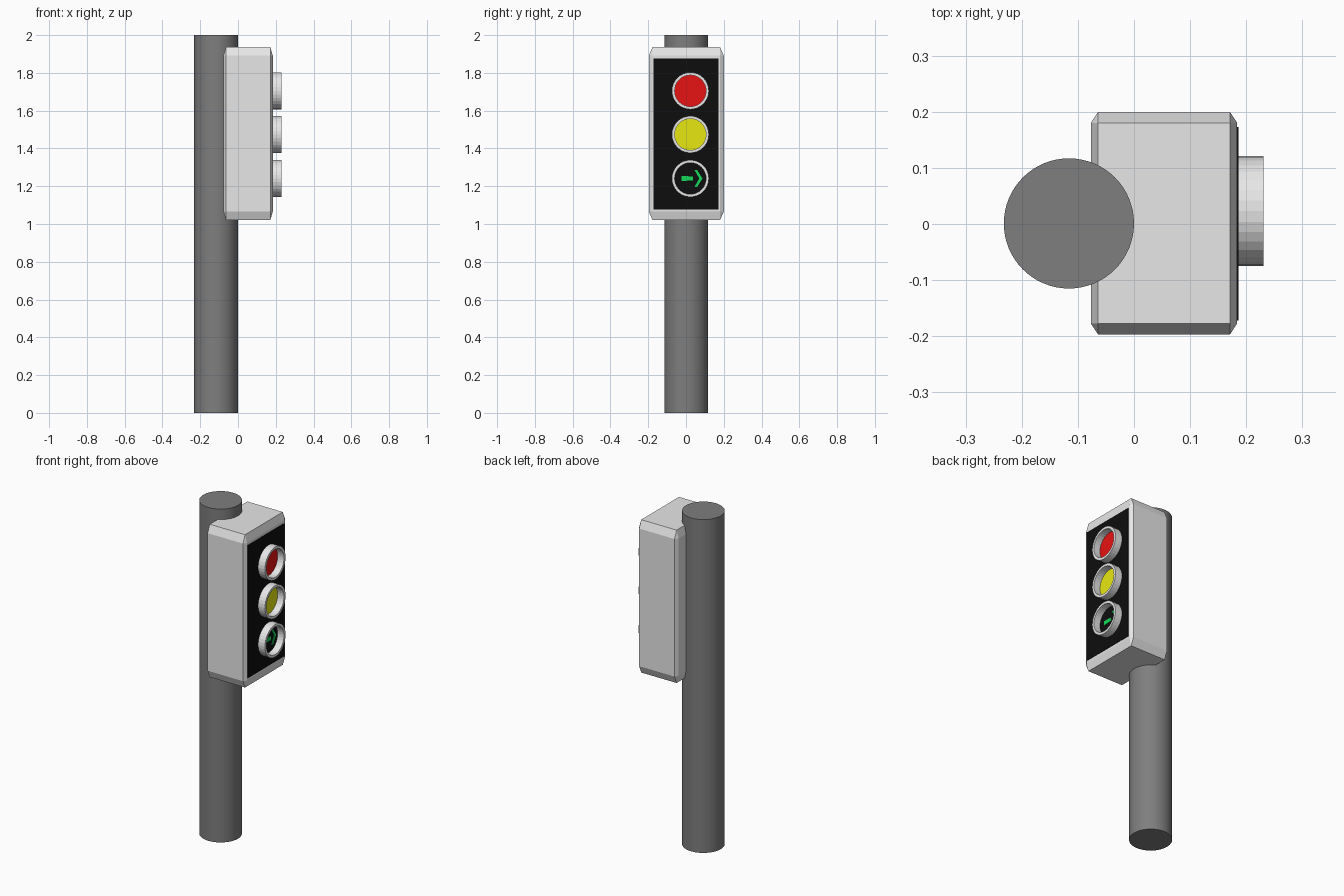
import bpy
import bmesh
import math
from mathutils import Matrix, Vector

default = bpy.data.objects.get("Cube")
if default:
    bpy.data.objects.remove(default, do_unlink=True)


def material(name, r, g, b):
    m = bpy.data.materials.new(name)
    m.use_nodes = True
    m.diffuse_color = (r, g, b, 1)
    bsdf = next(n for n in m.node_tree.nodes if n.type == 'BSDF_PRINCIPLED')
    bsdf.inputs["Base Color"].default_value = (r, g, b, 1)
    return m


pole_grey = material("pole grey", 0.21, 0.21, 0.21)
housing_grey = material("housing light grey", 0.8, 0.8, 0.8)
black = material("panel black", 0.004, 0.004, 0.004)
red = material("lamp red", 0.8, 0.006, 0.006)
yellow = material("lamp yellow", 0.8, 0.8, 0.006)
green = material("arrow green", 0.007, 0.7, 0.1)


def finish(name, bm, mat):
    bmesh.ops.recalc_face_normals(bm, faces=bm.faces)
    mesh = bpy.data.meshes.new(name)
    bm.to_mesh(mesh)
    bm.free()
    mesh.materials.append(mat)
    obj = bpy.data.objects.new(name, mesh)
    bpy.context.collection.objects.link(obj)
    return obj


def box(name, low, high, mat, bevel=0):
    """Box between two corners; the bevel is a fraction of each side."""
    low, high = Vector(low), Vector(high)
    bm = bmesh.new()
    bmesh.ops.create_cube(bm, size=1)
    if bevel:
        bmesh.ops.bevel(bm, geom=bm.edges[:], offset=bevel, segments=1,
                        affect='EDGES')
    bmesh.ops.scale(bm, vec=high - low, verts=bm.verts)
    bmesh.ops.translate(bm, vec=(low + high) / 2, verts=bm.verts)
    return finish(name, bm, mat)


def cylinder(name, centre, radius, depth, sides, mat, along_x=False):
    bm = bmesh.new()
    turn = Matrix.Rotation(math.pi / 2, 4, 'Y') if along_x else Matrix()
    bmesh.ops.create_cone(bm, cap_ends=True, segments=sides, radius1=radius,
                          radius2=radius, depth=depth,
                          matrix=Matrix.Translation(centre) @ turn)
    return finish(name, bm, mat)


def ring(name, centre, inner, outer, x0, x1, mat, sides=32):
    """Hollow tube along x, spun from a rectangular section."""
    bm = bmesh.new()
    y, z = centre
    section = [(x0, inner), (x1, inner), (x1, outer), (x0, outer)]
    verts = [bm.verts.new((x, y, z + r)) for x, r in section]
    edges = [bm.edges.new((verts[i], verts[(i + 1) % 4])) for i in range(4)]
    bmesh.ops.spin(bm, geom=verts + edges, cent=(0, y, z), axis=(1, 0, 0),
                   angle=math.tau, steps=sides, use_merge=True)
    bmesh.ops.remove_doubles(bm, verts=bm.verts, dist=0.0001)
    return finish(name, bm, mat)


def plate(name, outline, x0, x1, mat):
    """Flat y-z outline extruded along x."""
    bm = bmesh.new()
    face = bm.faces.new([bm.verts.new((x0, y, z)) for y, z in outline])
    new = bmesh.ops.extrude_face_region(bm, geom=[face])["geom"]
    bmesh.ops.translate(bm, vec=(x1 - x0, 0, 0),
                        verts=[v for v in new if isinstance(v, bmesh.types.BMVert)])
    return finish(name, bm, mat)


# Pole
pole = cylinder("pole", (-0.116, 0.001, 1), 0.116, 2, 64, pole_grey)
bpy.context.view_layer.objects.active = pole
pole.select_set(True)
bpy.ops.object.shade_smooth_by_angle()

# Signal housing and its dark front panel
FACE = 0.184
box("housing", (-0.077, -0.197, 1.02), (FACE, 0.2, 1.937), housing_grey, 0.05)
box("front_panel", (FACE - 0.004, -0.172, 1.078), (FACE + 0.002, 0.173, 1.875), black)

# Three lamps, each a disc inside a raised ring
LAMP_Y = 0.023
lamps = [("top", 1.705, red), ("middle", 1.474, yellow), ("bottom", 1.241, black)]
for label, z, mat in lamps:
    ring(label + "_lamp_ring", (LAMP_Y, z), 0.083, 0.098, FACE, 0.231, housing_grey)
    cylinder(label + "_lamp", (FACE + 0.002, LAMP_Y, z), 0.0835, 0.006, 32, mat, True)

# Green arrow: a short shaft and a chevron head
az = lamps[-1][1]
x0, x1 = FACE + 0.004, FACE + 0.008
plate("arrow_shaft", [(-0.024, az - 0.013), (0.038, az - 0.011),
                      (0.038, az + 0.011), (-0.024, az + 0.013)], x0, x1, green)
plate("arrow_head", [(0.045, az + 0.045), (0.059, az + 0.045), (0.087, az),
                     (0.059, az - 0.045), (0.045, az - 0.045), (0.07, az)],
      x0, x1, green)
